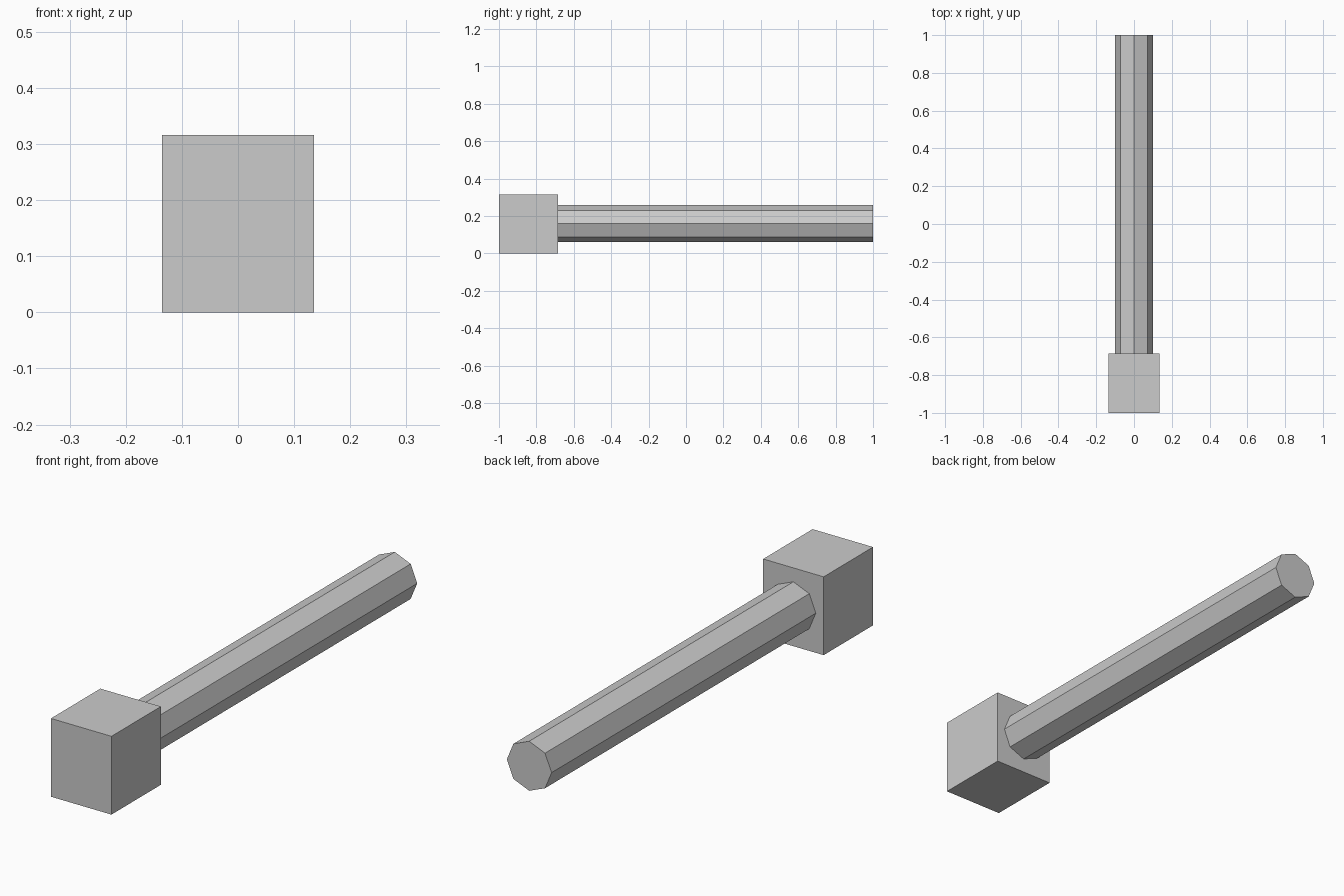
import bpy
import math

if "Cube" in bpy.data.objects:
    bpy.data.objects.remove(bpy.data.objects["Cube"])

grey = bpy.data.materials.new("light_grey")
grey.diffuse_color = (0.6, 0.6, 0.6, 1)
grey.use_nodes = True
grey.node_tree.nodes["Principled BSDF"].inputs["Base Color"].default_value = grey.diffuse_color


def finish(name):
    obj = bpy.context.object
    obj.name = name
    obj.data.materials.append(grey)
    return obj


# Block-shaped head at the front
bpy.ops.mesh.primitive_cube_add(size=1, location=(0, -0.8425, 0.158))
head = finish("head_block")
head.scale = (0.27, 0.315, 0.316)

# Eight-sided shaft running back from the head, with one edge straight up
start, end = -0.69, 1.0
bpy.ops.mesh.primitive_cylinder_add(
    vertices=8, radius=0.1, depth=end - start,
    location=(0, (start + end) / 2, 0.16), rotation=(math.radians(90), 0, 0))
finish("shaft")
